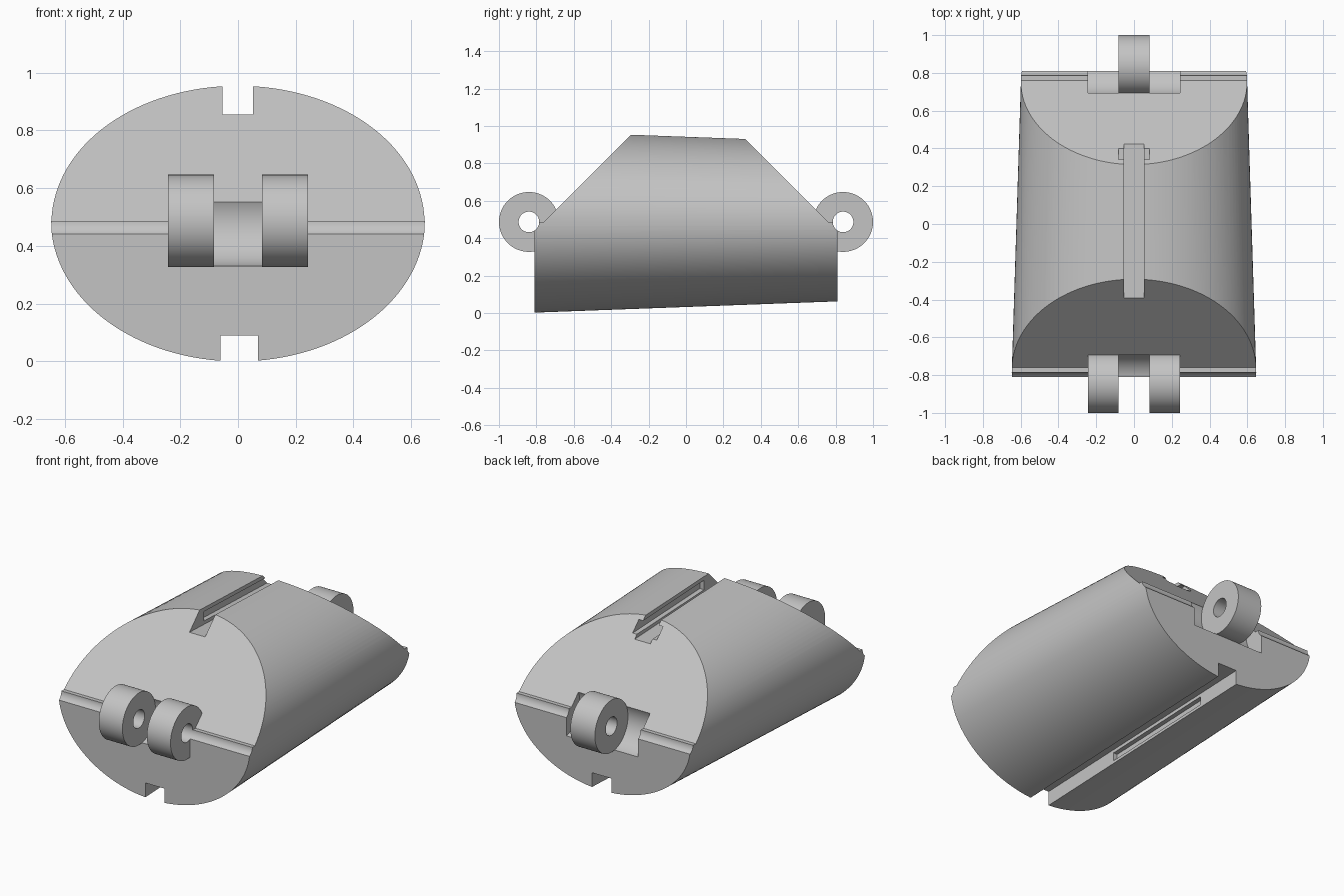
import bpy, bmesh
from math import sin, cos, tau

if "Cube" in bpy.data.objects:
    bpy.data.objects.remove(bpy.data.objects["Cube"])

AXIS_Z = 0.487    # height of both hinge axes
HINGE_Y = 0.84    # distance of each hinge axis from the centre
END_Y = 0.81      # body end faces
TAPER = 0.037     # slope of top and bottom along the body

grey = bpy.data.materials.new("plain_grey")
grey.use_nodes = True
colour = (0.55, 0.55, 0.55, 1)
grey.diffuse_color = colour
grey.node_tree.nodes["Principled BSDF"].inputs["Base Color"].default_value = colour


def loft(name, ring_a, ring_b):
    """Closed solid between two matching rings of points."""
    bm = bmesh.new()
    a = [bm.verts.new(p) for p in ring_a]
    b = [bm.verts.new(p) for p in ring_b]
    n = len(a)
    bm.faces.new(a)
    bm.faces.new(b[::-1])
    for i in range(n):
        j = (i + 1) % n
        bm.faces.new((a[j], a[i], b[i], b[j]))
    bmesh.ops.recalc_face_normals(bm, faces=bm.faces)
    mesh = bpy.data.meshes.new(name)
    bm.to_mesh(mesh)
    bm.free()
    obj = bpy.data.objects.new(name, mesh)
    bpy.context.collection.objects.link(obj)
    return obj


def prism(name, profile, x0, x1):
    """Side profile in (y, z), extruded along x."""
    return loft(name, [(x0, y, z) for y, z in profile],
                [(x1, y, z) for y, z in profile])


def barrel(name, side, radius, x0, x1, segments=64):
    profile = [(side * HINGE_Y + radius * cos(tau * i / segments),
                AXIS_Z + radius * sin(tau * i / segments)) for i in range(segments)]
    return prism(name, profile, x0, x1)


def channel(name, y0, y1, low, high, slope, x0, x1):
    """Tilted bar running along the body; heights are given at y = 0."""
    profile = [(y0, low + slope * y0), (y1, low + slope * y1),
               (y1, high + slope * y1), (y0, high + slope * y0)]
    return prism(name, profile, x0, x1)


def combine(target, tool, operation):
    tool.hide_render = True
    mod = target.modifiers.new(operation.lower(), 'BOOLEAN')
    mod.operation = operation
    mod.solver = 'EXACT'
    mod.object = tool
    bpy.context.view_layer.objects.active = target
    bpy.ops.object.modifier_apply(modifier=mod.name)
    bpy.data.objects.remove(tool)


def ellipse(y, rx, rz, n=128):
    return [(rx * cos(tau * i / n), y, AXIS_Z + rz * sin(tau * i / n)) for i in range(n)]


# Tapered elliptical body
body = loft("body_segment", ellipse(-END_Y, 0.648, AXIS_Z), ellipse(END_Y, 0.597, 0.427))

# Sloping clearance at both ends of the upper half
for side in (-1, 1):
    wedge = [(side * 0.76, AXIS_Z), (side * 0.06, AXIS_Z + 0.7),
             (side * 1.2, AXIS_Z + 0.7), (side * 1.2, AXIS_Z)]
    combine(body, prism("slope_cutter", wedge, -1, 1), 'DIFFERENCE')

# Hinge pockets: one between the front lugs, a wide one around the rear lug
combine(body, barrel("front_pocket", -1, 0.16, -0.083, 0.083), 'DIFFERENCE')
combine(body, barrel("rear_pocket", 1, 0.16, -0.243, 0.243), 'DIFFERENCE')

# Hinge lugs
for side, x0, x1 in ((-1, -0.243, -0.083), (-1, 0.083, 0.243), (1, -0.083, 0.083)):
    combine(body, barrel("hinge_lug", side, 0.16, x0, x1), 'UNION')

# Pin holes, which also leave a rounded groove across each end face
for side in (-1, 1):
    combine(body, barrel("pin_hole", side, 0.055, -1, 1, 48), 'DIFFERENCE')

# Top channel with undercut slot open at the rear
combine(body, channel("top_channel", -1, 1, 0.84, 1.1, -TAPER, -0.054, 0.052), 'DIFFERENCE')
combine(body, channel("top_slot", -0.25, 0.7, 0.861, 0.919, -TAPER, -0.083, 0.081), 'DIFFERENCE')

# Bottom channel with undercut slot closed at both ends
combine(body, channel("bottom_channel", -1, 1, -0.2, 0.12, TAPER, -0.061, 0.069), 'DIFFERENCE')
combine(body, channel("bottom_slot", -0.25, 0.5, 0.05, 0.1, TAPER, -0.088, 0.096), 'DIFFERENCE')

# Finish
body.data.materials.clear()
body.data.materials.append(grey)
for face in body.data.polygons:
    face.material_index = 0
bpy.ops.object.select_all(action='DESELECT')
body.select_set(True)
bpy.context.view_layer.objects.active = body
bpy.ops.object.shade_smooth_by_angle(angle=0.5)
